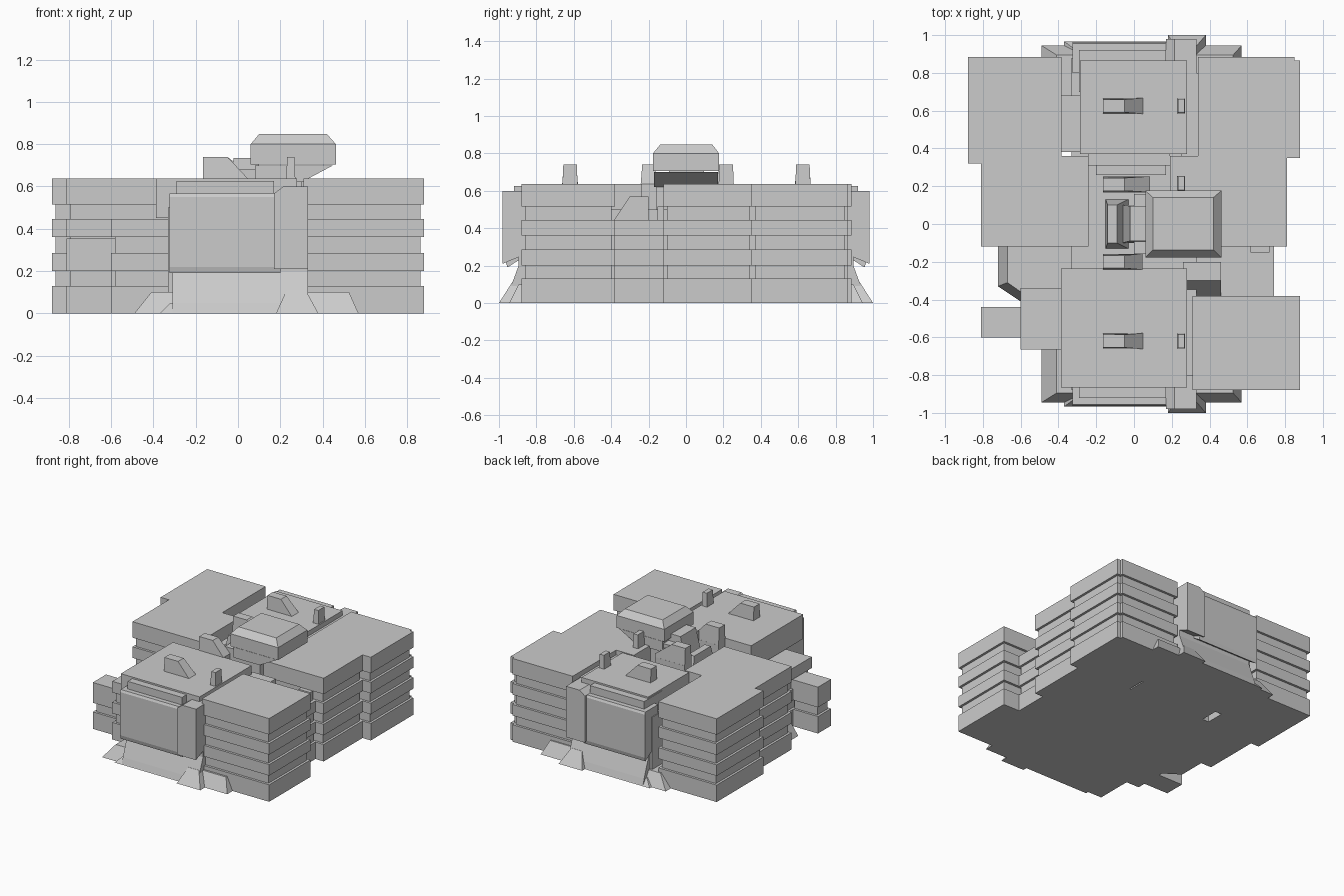
import bpy, bmesh

if "Cube" in bpy.data.objects:
    bpy.data.objects.remove(bpy.data.objects["Cube"])


def make(name, bm):
    bmesh.ops.recalc_face_normals(bm, faces=bm.faces)
    me = bpy.data.meshes.new(name)
    bm.to_mesh(me)
    bm.free()
    ob = bpy.data.objects.new(name, me)
    bpy.context.collection.objects.link(ob)
    return ob


def loft(name, rings):
    """Closed solid through a list of matching point rings."""
    bm = bmesh.new()
    vs = [[bm.verts.new(p) for p in r] for r in rings]
    n = len(vs[0])
    for a, b in zip(vs, vs[1:]):
        for i in range(n):
            j = (i + 1) % n
            bm.faces.new((a[i], a[j], b[j], b[i]))
    bm.faces.new(vs[0])
    bm.faces.new(vs[-1])
    return make(name, bm)


def rect(x0, x1, y0, y1, z, i=0):
    return [(x0 + i, y0 + i, z), (x1 - i, y0 + i, z), (x1 - i, y1 - i, z), (x0 + i, y1 - i, z)]


def box(name, x0, x1, y0, y1, z0, z1):
    return loft(name, [rect(x0, x1, y0, y1, z0), rect(x0, x1, y0, y1, z1)])


def frustum(name, base, z0, top, z1):
    return loft(name, [rect(*base, z0), rect(*top, z1)])


def prism_x(name, prof, x0, x1):
    return loft(name, [[(x, y, z) for y, z in prof] for x in (x0, x1)])


def flip(prof, s):
    return [(s * y, z) for y, z in prof]


def span(a, b, s):
    return (a, b) if s > 0 else (-b, -a)


BANDS = [0, .13, .20, .285, .36, .445, .515, .637]


def banded(name, x0, x1, y0, y1, levels=7):
    """Stacked floors with every second floor set back."""
    rings = []
    for k in range(levels):
        i = .018 if k % 2 else 0
        rings += [rect(x0, x1, y0, y1, BANDS[k], i), rect(x0, x1, y0, y1, BANDS[k + 1], i)]
    return loft(name, rings)


# Stacked side blocks
banded("front_right_block", .31, .88, -.88, -.38)
banded("middle_right_block", .19, .81, -.12, .36)
banded("back_right_block", .34, .88, .35, .865)
banded("back_right_corner", .34, .85, .6, .885)
banded("back_left_block", -.88, -.385, .32, .885)
banded("middle_left_block", -.81, -.24, -.12, .36)
banded("low_right_block", .3, .74, -.4, -.1, 5)
banded("right_corner_strip", .6, .735, -.17, -.1, 6)
banded("front_left_block", -.6, -.3, -.665, -.34, 5)
banded("front_left_annex", -.81, -.58, -.6, -.44, 3)
box("front_left_annex_top", -.81, -.58, -.6, -.44, .285, .355)

# Inner core and low left plinth
box("core", -.33, .33, -.88, .88, 0, .5)
out = [(-.72, -.1), (-.72, -.33), (-.6, -.41), (-.3, -.41), (-.3, -.1)]
inn = [(-.67, -.1), (-.67, -.31), (-.57, -.38), (-.3, -.38), (-.3, -.1)]
loft("left_plinth", [[(x, y, 0) for x, y in out], [(x, y, .1) for x, y in inn]])
box("right_channel_fill", .25, .345, .3, .8, .4, .6)
box("left_channel_fill", -.39, -.28, .38, .68, .4, .54)

# Sloped shed beside the front right block
prism_x("sloped_shed", [(-.4, .42), (-.38, .45), (-.3, .57), (-.2, .57), (-.2, .42)], .26, .46)

# Mirrored end towers: roof, facade panel, buttress and skirts
for s, side in ((1, "back"), (-1, "front")):
    y = lambda a, b: span(a, b, s)
    left = -.285 if s > 0 else -.387
    inner = .37 if s > 0 else .235
    box(side + "_tower_roof", left, .28, *y(inner, .865), .45, .637)
    box(side + "_roof_step", -.29, .17, *y(.7, .92), .4, .625)
    panel = [(.8, .24), (.885, .235), (.955, .19), (.963, .22), (.963, .55),
             (.955, .567), (.8, .567)]
    prism_x(side + "_facade_panel", flip(panel, s), -.325, .2)
    # raised pier with a slanted left shoulder
    pier = [(.8, .25), (.885, .25), (.98, .21), (.98, .60), (.8, .60)]
    prism_x(side + "_facade_pier", flip(pier, s), .215, .33)
    loft(side + "_pier_shoulder", [
        [(.17, s * yy, min(z, .567)) for yy, z in flip(pier, 1)],
        [(.215, s * yy, z) for yy, z in flip(pier, 1)]])
    foot = [(.7, 0), (.965, 0), (.95, .05), (.895, .20), (.895, .26), (.7, .26)]
    prism_x(side + "_facade_foot", flip(foot, s), -.31, .33)
    frustum(side + "_front_skirt", (-.37, .25, *y(.6, .967)), 0, (-.32, .22, *y(.6, .93)), .05)
    frustum(side + "_wide_skirt", (-.49, .57, *y(.5, .945)), 0, (-.41, .525, *y(.5, .895)), .1)
    frustum(side + "_pier_skirt", (.18, .38, *y(.7, 1.0)), 0, (.23, .32, *y(.7, .93)), .11)

# Roof fins and vents
def fin(name, yc, x1):
    prof = [(-.165, .6), (x1, .6), (x1, .637), (-.05, .74), (-.165, .74)]
    rings = []
    for sg in (-1, 1):
        rings.append([(x, yc + sg * (.042 if z < .7 else .034), z) for x, z in prof])
    loft(name, rings)


for n, (yc, x1) in enumerate(((.625, .047), (-.62, .047), (.21, .085), (-.2, .045))):
    fin("roof_fin_%d" % n, yc, x1)
for n, yc in enumerate((.625, -.62, .215)):
    frustum("roof_vent_%d" % n, (.225, .272, yc - .042, yc + .042), .6,
            (.233, .268, yc - .036, yc + .036), .74)

# Sunken court steps
box("court_back_ledge", -.24, .19, .31, .38, .4, .6)
box("court_middle_step", -.2, .17, .26, .32, .4, .57)
box("court_fin_base", -.165, .085, .168, .252, .4, .61)
box("court_front_base", -.165, .045, -.242, -.158, .4, .61)
frustum("court_left_bench", (-.15, -.03, -.13, .13), .5, (-.14, -.09, -.1, .1), .62)

# Central rooftop cabin with chamfered cap
box("cabin_core", .0, .3, -.16, .16, .5, .68)
loft("cabin_underside", [rect(.08, .30, -.17, .17, .62), rect(.08, .45, -.17, .17, .70)])
loft("cabin", [rect(.06, .463, -.177, .177, .705), rect(.06, .463, -.177, .177, .80),
               rect(.10, .42, -.137, .14, .848)])
frustum("cabin_left_box", (-.06, .1, -.1, .1), .55, (-.02, .1, -.09, .095), .735)
